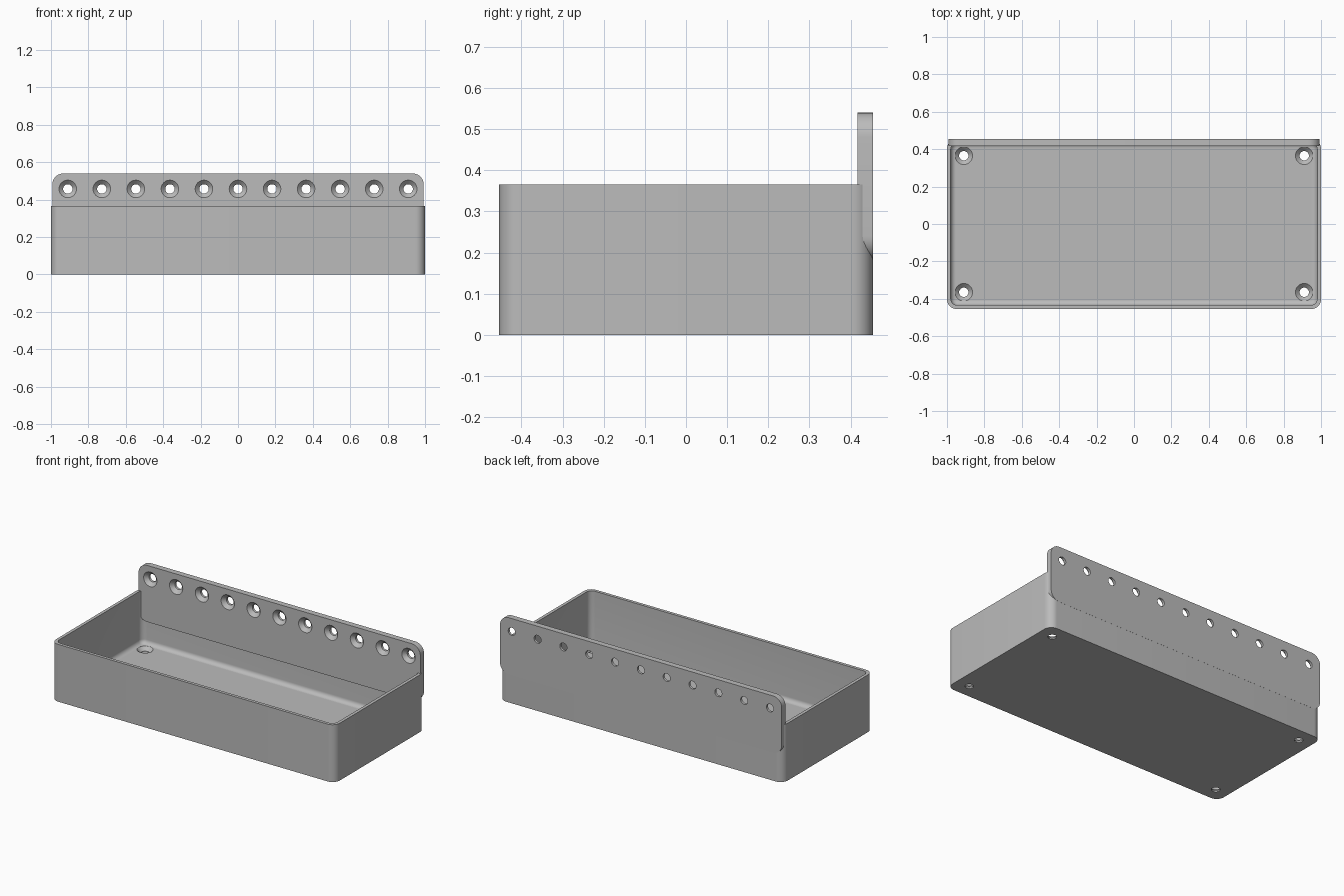
import bpy
import bmesh
import math
from mathutils import Vector

old = bpy.data.objects.get("Cube")
if old:
    bpy.data.objects.remove(old, do_unlink=True)

# One plain grey for everything
grey = bpy.data.materials.new("plain grey")
grey.use_nodes = True
colour = (0.5, 0.5, 0.5, 1)
grey.diffuse_color = colour
grey.node_tree.nodes["Principled BSDF"].inputs["Base Color"].default_value = colour

# Overall sizes
HALF_X, HALF_Y, HEIGHT, CORNER = 1.0, 0.454, 0.365, 0.05
WALL, FLOOR, FILLET = 0.02, 0.03, 0.028
PLATE_X, PLATE_LOW, PLATE_TOP, PLATE_R = 0.993, 0.18, 0.54, 0.06
PLATE_FRONT, PLATE_BACK = 0.417, HALF_Y + 0.0005
HOLE_X, HOLE_Y, HOLE_Z = 0.91, 0.365, 0.457


def rounded_rect(half_u, half_v, radius, steps=10):
    """Counter-clockwise outline of a rectangle with round corners."""
    points = []
    for quarter, (su, sv) in enumerate([(1, 1), (-1, 1), (-1, -1), (1, -1)]):
        for i in range(steps + 1):
            a = math.pi / 2 * (quarter + i / steps)
            points.append((su * (half_u - radius) + radius * math.cos(a),
                           sv * (half_v - radius) + radius * math.sin(a)))
    return points


def circle(radius, count=32):
    return [(radius * math.cos(2 * math.pi * i / count),
             radius * math.sin(2 * math.pi * i / count)) for i in range(count)]


def loft(bm, rings):
    """Skin a closed solid through equal-length rings of points."""
    loops = [[bm.verts.new(p) for p in ring] for ring in rings]
    n = len(loops[0])
    for low, high in zip(loops, loops[1:]):
        for i in range(n):
            j = (i + 1) % n
            bm.faces.new((low[i], low[j], high[j], high[i]))
    bm.faces.new(loops[0][::-1])
    bm.faces.new(loops[-1])


def make_object(name, bm):
    bmesh.ops.recalc_face_normals(bm, faces=bm.faces)
    mesh = bpy.data.meshes.new(name)
    bm.to_mesh(mesh)
    bm.free()
    mesh.materials.append(grey)
    obj = bpy.data.objects.new(name, mesh)
    bpy.context.collection.objects.link(obj)
    return obj


def cut(obj, cutter):
    bpy.ops.object.select_all(action='DESELECT')
    bpy.context.view_layer.objects.active = obj
    obj.select_set(True)
    mod = obj.modifiers.new("cut", 'BOOLEAN')
    mod.operation = 'DIFFERENCE'
    mod.solver = 'EXACT'
    mod.object = cutter
    bpy.ops.object.modifier_apply(modifier=mod.name)
    bpy.data.objects.remove(cutter, do_unlink=True)


def smooth(obj):
    bpy.ops.object.select_all(action='DESELECT')
    bpy.context.view_layer.objects.active = obj
    obj.select_set(True)
    bpy.ops.object.shade_smooth_by_angle(angle=math.radians(30))


def countersunk_hole(bm, centre, axis, thickness):
    """Cutter for a screw hole; centre is on the wide side, axis points out."""
    centre, axis = Vector(centre), Vector(axis)
    turn = Vector((0, 0, 1)).rotation_difference(axis)
    profile = [(0.025, -thickness - 0.02), (0.025, -0.022),
               (0.047, 0), (0.047, 0.01)]
    loft(bm, [[centre + turn @ Vector((u, v, h)) for u, v in circle(r)]
              for r, h in profile])


# Tray shell
bm = bmesh.new()
outline = rounded_rect(HALF_X, HALF_Y, CORNER)
loft(bm, [[(x, y, z) for x, y in outline] for z in (0, HEIGHT)])
tray = make_object("tray", bm)

# Tray cavity with a filleted floor edge
bm = bmesh.new()
rings = []
for i in range(9):
    a = math.pi / 2 * i / 8
    inset = WALL + FILLET * (1 - math.sin(a))
    z = FLOOR + FILLET * (1 - math.cos(a))
    rings.append((inset, z))
rings.append((WALL, HEIGHT + 0.1))
loft(bm, [[(x, y, z) for x, y in
           rounded_rect(HALF_X - inset, HALF_Y - inset, CORNER + 0.005 - inset)]
          for inset, z in rings])
cut(tray, make_object("cavity_cutter", bm))

# Four floor holes
bm = bmesh.new()
for sx in (-1, 1):
    for sy in (-1, 1):
        countersunk_hole(bm, (sx * HOLE_X, sy * HOLE_Y, FLOOR), (0, 0, 1), FLOOR)
cut(tray, make_object("floor_hole_cutter", bm))
smooth(tray)

# Back mounting plate
bm = bmesh.new()
mid = (PLATE_LOW + PLATE_TOP) / 2
outline = rounded_rect(PLATE_X, (PLATE_TOP - PLATE_LOW) / 2, PLATE_R)
loft(bm, [[(x, y, mid + z) for x, z in outline] for y in (PLATE_FRONT, PLATE_BACK)])
plate = make_object("back_plate", bm)

# Row of eleven plate holes
bm = bmesh.new()
for i in range(11):
    x = HOLE_X * (i / 5 - 1)
    countersunk_hole(bm, (x, PLATE_FRONT, HOLE_Z), (0, -1, 0), PLATE_BACK - PLATE_FRONT)
cut(plate, make_object("plate_hole_cutter", bm))
smooth(plate)
